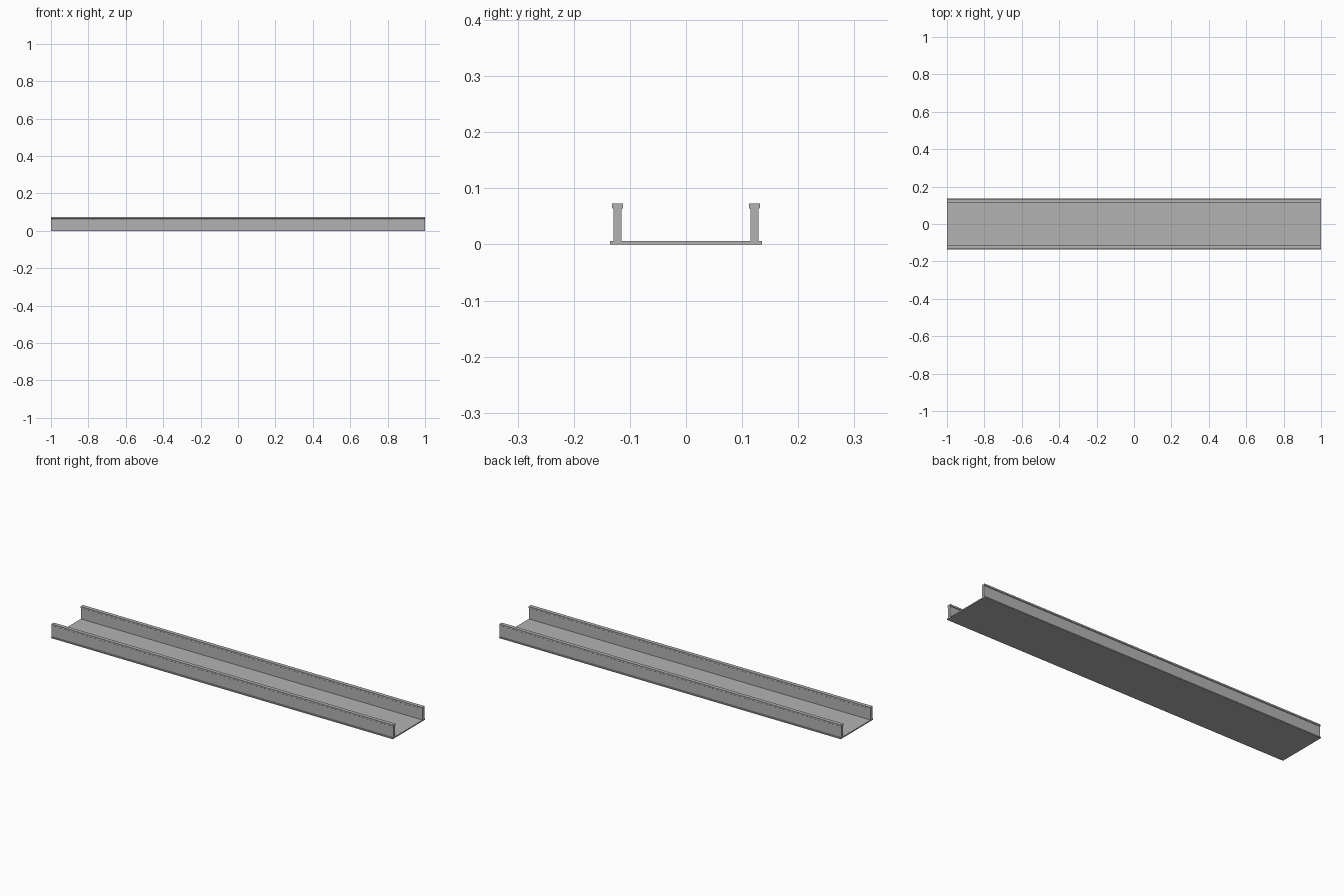
import bpy

cube = bpy.data.objects.get("Cube")
if cube:
    bpy.data.objects.remove(cube, do_unlink=True)

LENGTH = 2.0

grey = bpy.data.materials.new("plain grey")
grey.use_nodes = True
colour = (0.45, 0.45, 0.45, 1)
grey.diffuse_color = colour
grey.node_tree.nodes["Principled BSDF"].inputs["Base Color"].default_value = colour


def extrude_profile(name, profile):
    """Sweep a closed (y, z) outline along the full length in x."""
    n = len(profile)
    half = LENGTH / 2
    verts = [(x, y, z) for x in (-half, half) for y, z in profile]
    faces = [tuple(reversed(range(n))), tuple(range(n, 2 * n))]
    faces += [(i, (i + 1) % n, n + (i + 1) % n, n + i) for i in range(n)]
    mesh = bpy.data.meshes.new(name)
    mesh.from_pydata(verts, [], faces)
    mesh.materials.append(grey)
    obj = bpy.data.objects.new(name, mesh)
    bpy.context.collection.objects.link(obj)
    return obj


# Thin floor plate
DECK_TOP = 0.006
extrude_profile("floor_plate", [(-0.135, 0), (0.135, 0),
                                (0.135, DECK_TOP), (-0.135, DECK_TOP)])

# Side walls with a wider cap that tapers slightly into the web
WALL_Y, WEB, CAP = 0.122, 0.007, 0.010
half_outline = [(WEB, DECK_TOP), (WEB, 0.063), (CAP, 0.065), (CAP, 0.073)]
outline = half_outline + [(-y, z) for y, z in reversed(half_outline)]
for name, side in (("front_wall", -1), ("back_wall", 1)):
    extrude_profile(name, [(side * WALL_Y + y, z) for y, z in outline])
